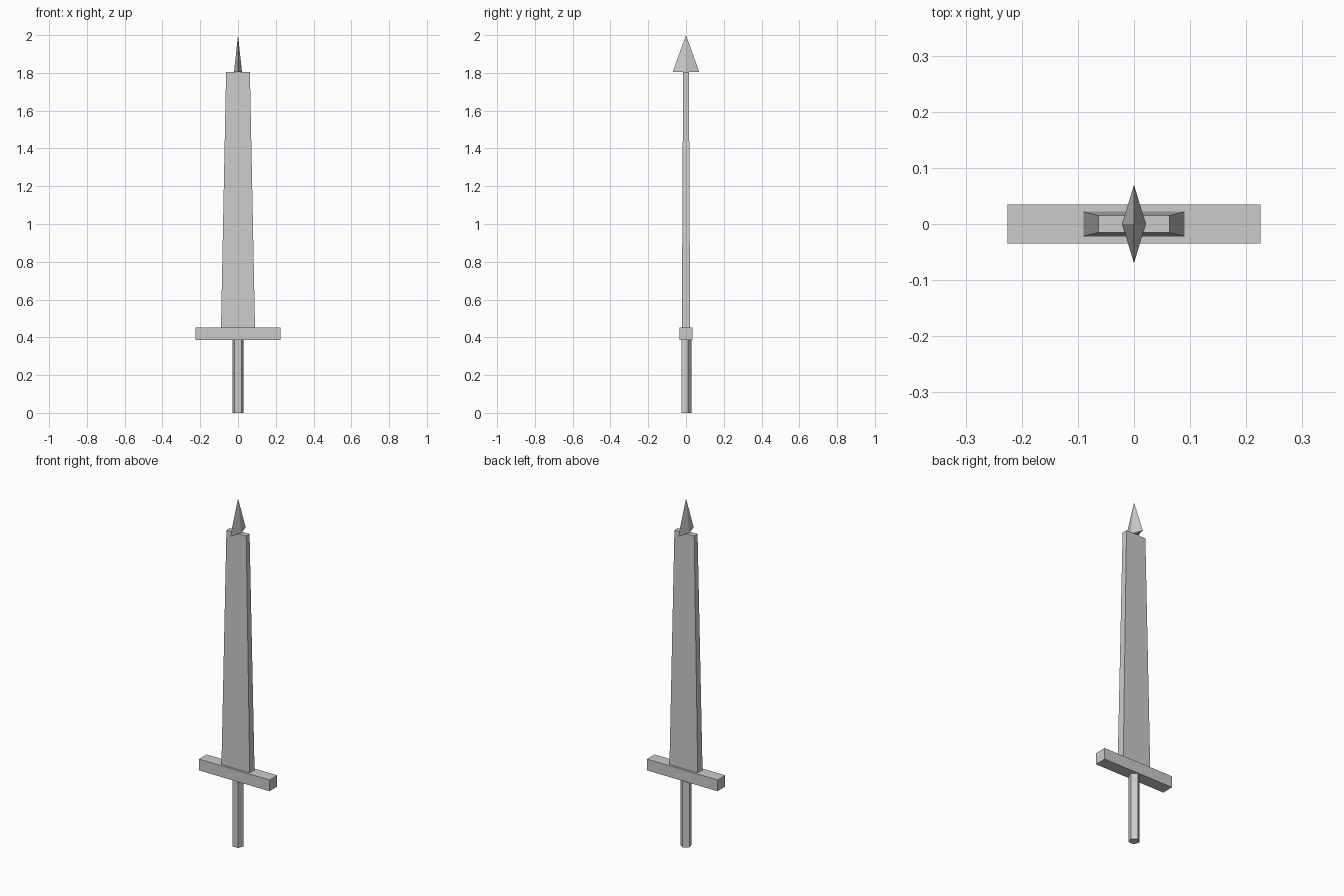
import bpy

if "Cube" in bpy.data.objects:
    bpy.data.objects.remove(bpy.data.objects["Cube"])


def finish(name, scale=(1, 1, 1)):
    obj = bpy.context.object
    obj.name = name
    obj.scale = scale
    bpy.ops.object.transform_apply(location=False, rotation=False, scale=True)
    return obj


def cone(name, sides, r1, r2, z0, z1, scale=(1, 1, 1)):
    bpy.ops.mesh.primitive_cone_add(vertices=sides, radius1=r1, radius2=r2,
                                    depth=z1 - z0, location=(0, 0, (z0 + z1) / 2))
    return finish(name, scale)


def box(name, size, z0, z1):
    bpy.ops.mesh.primitive_cube_add(size=1, location=(0, 0, (z0 + z1) / 2))
    return finish(name, (size[0], size[1], z1 - z0))


# five-sided grip
cone("grip", 5, 0.03, 0.03, 0.0, 0.387)

# crossguard bar
box("crossguard", (0.45, 0.07), 0.387, 0.452)

# blade: box narrowed towards the top
blade = box("blade", (0.18, 0.044), 0.452, 1.806)
for v in blade.data.vertices:
    if v.co.z > 0:
        v.co.x *= 0.7
        v.co.y *= 0.7

# four-sided tip, flattened in x and set across the blade
cone("tip", 4, 0.07, 0.0, 1.806, 2.0, (0.3, 1, 1))
